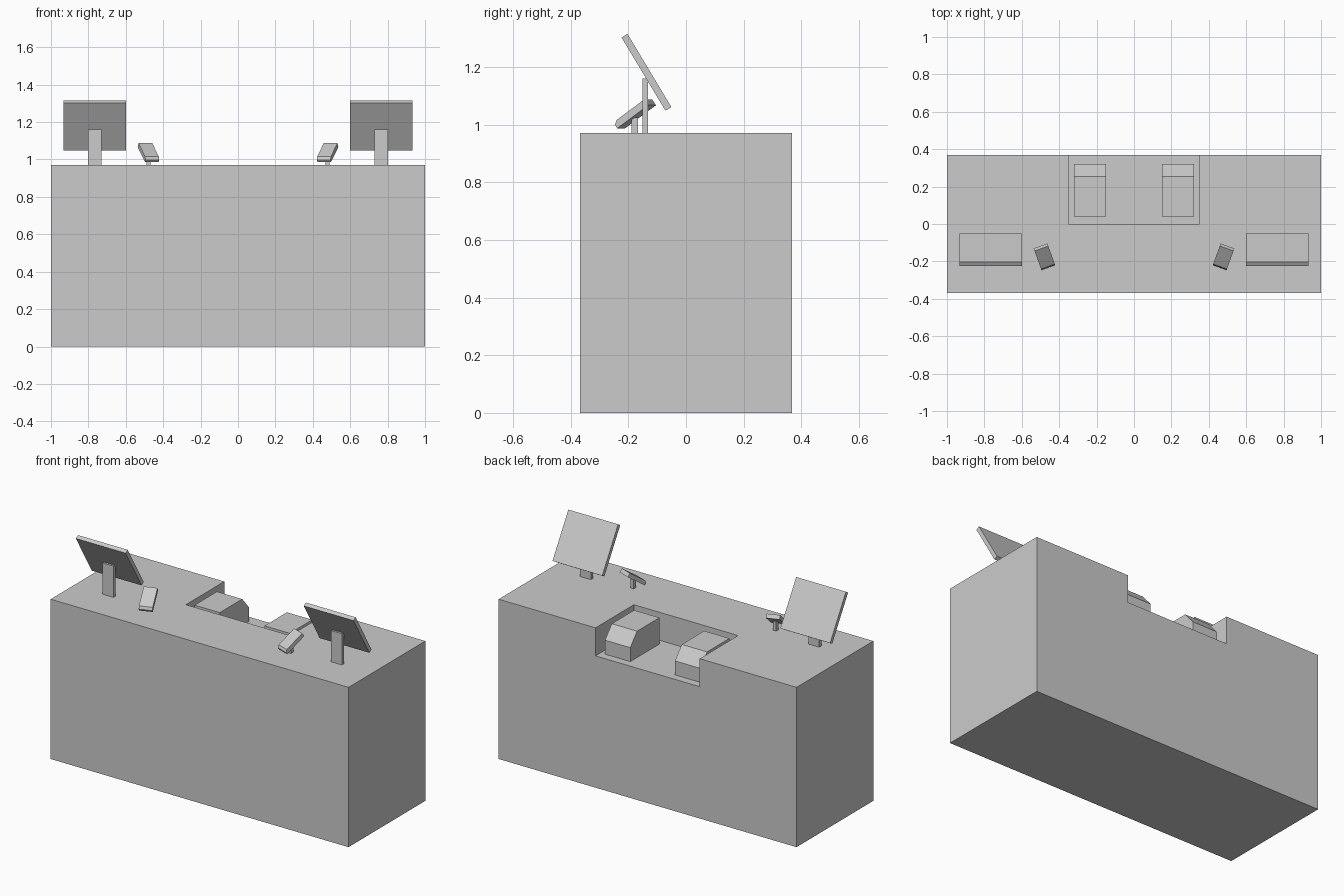
import bpy, bmesh
from math import radians
from mathutils import Matrix, Vector

if "Cube" in bpy.data.objects:
    bpy.data.objects.remove(bpy.data.objects["Cube"])


def finish(bm, name, matrix=None):
    if matrix:
        bm.transform(matrix)
    bmesh.ops.recalc_face_normals(bm, faces=bm.faces)
    me = bpy.data.meshes.new(name)
    bm.to_mesh(me)
    bm.free()
    ob = bpy.data.objects.new(name, me)
    bpy.context.collection.objects.link(ob)
    return ob


def add_box(bm, lo, hi):
    lo, hi = Vector(lo), Vector(hi)
    m = Matrix.Translation((lo + hi) / 2) @ Matrix.Diagonal((*(hi - lo), 1))
    return bmesh.ops.create_cube(bm, size=1, matrix=m)["verts"]


def box(name, lo, hi, matrix=None):
    bm = bmesh.new()
    add_box(bm, lo, hi)
    return finish(bm, name, matrix)


def add_prism(bm, profile, x0, x1):
    # y-z profile swept along x
    f = bm.faces.new([bm.verts.new((x0, y, z)) for y, z in profile])
    ext = bmesh.ops.extrude_face_region(bm, geom=[f], use_keep_orig=True)["geom"]
    bmesh.ops.translate(bm, vec=(x1 - x0, 0, 0),
                        verts=[v for v in ext if isinstance(v, bmesh.types.BMVert)])
    bmesh.ops.recalc_face_normals(bm, faces=bm.faces)


def sink(bm, face, rim, depth):
    # inset a face and push it inwards
    n = face.normal.copy()
    bmesh.ops.inset_region(bm, faces=[face], thickness=rim)
    edges = list(face.edges)
    ext = bmesh.ops.extrude_face_region(bm, geom=[face])["geom"]
    bmesh.ops.translate(bm, vec=-n * depth,
                        verts=[v for v in ext if isinstance(v, bmesh.types.BMVert)])


# Counter with a work recess open to the back
counter = box("counter", (-1, -0.368, 0), (1, 0.368, 0.97))
cutter = box("recess_cutter", (-0.35, 0, 0.80), (0.35, 0.6, 1.2))
cutter.hide_render = True
mod = counter.modifiers.new("recess", 'BOOLEAN')
mod.operation, mod.object, mod.solver = 'DIFFERENCE', cutter, 'EXACT'
bpy.context.view_layer.objects.active = counter
bpy.ops.object.modifier_apply(modifier=mod.name)
bpy.data.objects.remove(cutter)

for side, s in (("left", -1), ("right", 1)):
    # Receipt printer with a sloped rear face
    bm = bmesh.new()
    add_prism(bm, [(0.04, 0.80), (0.32, 0.80), (0.32, 0.885), (0.255, 0.96), (0.04, 0.96)],
              s * 0.15, s * 0.32)
    finish(bm, side + "_printer")

    # Monitor stand
    box(side + "_monitor_stand", (s * 0.767 - 0.036, -0.151, 0.97), (s * 0.767 + 0.036, -0.131, 1.16))

    # Monitor leaning towards the front, sunken screen facing the back
    bm = bmesh.new()
    add_box(bm, (-0.167, -0.012, -0.148), (0.167, 0.012, 0.148))
    bm.normal_update()
    sink(bm, max(bm.faces, key=lambda f: f.normal.y), 0.01, 0.005)
    finish(bm, side + "_monitor", Matrix.Translation((s * 0.765, -0.137, 1.181))
           @ Matrix.Rotation(radians(31), 4, 'X'))

    # Card terminal: tapered body, sunken face, display and keys
    bm = bmesh.new()
    add_prism(bm, [(-0.07, -0.0125), (0.07, -0.0125), (0.07, 0.0125),
                   (-0.055, 0.0125), (-0.07, 0.002)], -0.039, 0.039)
    bm.normal_update()
    sink(bm, max(bm.faces, key=lambda f: f.normal.z), 0.006, 0.004)
    add_box(bm, (-0.028, 0.018, 0.004), (0.028, 0.055, 0.0105))
    for row in range(4):
        for col in (-1, 0, 1):
            x, y = col * 0.018, 0.004 - row * 0.014
            add_box(bm, (x - 0.006, y - 0.004, 0.004), (x + 0.006, y + 0.004, 0.011))
    finish(bm, side + "_card_terminal", Matrix.Translation((s * 0.478, -0.178, 1.037))
           @ Matrix.Rotation(radians(-s * 20), 4, 'Z') @ Matrix.Rotation(radians(35), 4, 'X'))

    # Terminal post
    box(side + "_terminal_post", (-0.01, -0.011, 0.97), (0.01, 0.011, 1.025),
        Matrix.Translation((s * 0.478, -0.178, 0)))
